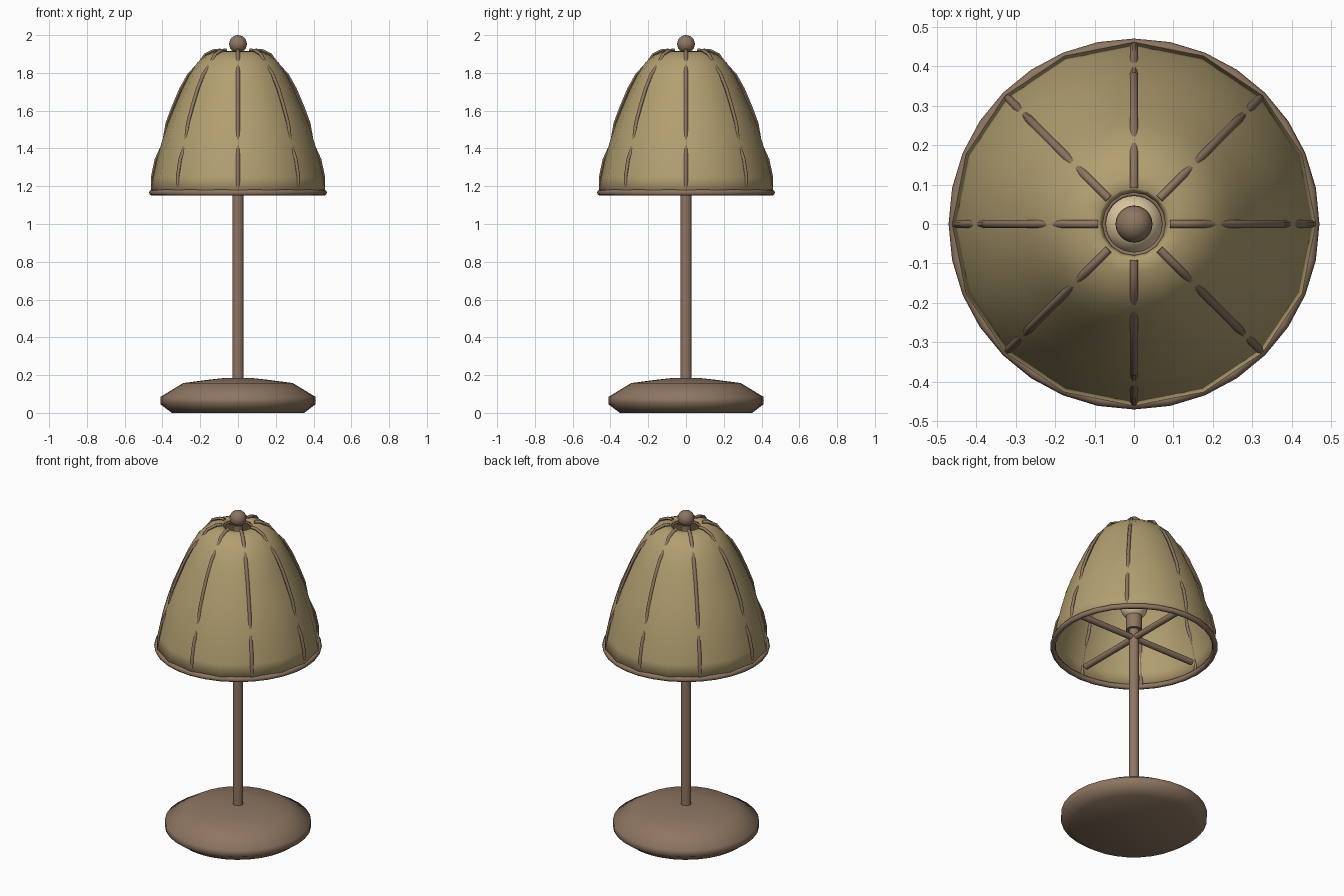
import bpy, bmesh, math
from mathutils import Vector

if "Cube" in bpy.data.objects:
    bpy.data.objects.remove(bpy.data.objects["Cube"])


def material(name, rgb):
    m = bpy.data.materials.new(name)
    m.diffuse_color = (*rgb, 1)
    m.use_nodes = True
    m.node_tree.nodes["Principled BSDF"].inputs["Base Color"].default_value = m.diffuse_color
    return m


BROWN = material("brown_metal", (0.27, 0.18, 0.12))
OLIVE = material("olive_fabric", (0.45, 0.35, 0.165))
PALE = material("pale_bulb", (0.72, 0.57, 0.34))


def lathe(name, profile, mat, sides, closed=False, angle=60):
    """Turn a list of (radius, height) points around the z axis."""
    bm = bmesh.new()
    rings = []
    for r, z in profile:
        if r < 1e-6:
            rings.append([bm.verts.new((0, 0, z))] * sides)
        else:
            rings.append([bm.verts.new((r * math.cos(2 * math.pi * i / sides),
                                        r * math.sin(2 * math.pi * i / sides), z))
                          for i in range(sides)])
    pairs = list(zip(rings, rings[1:]))
    if closed:
        pairs.append((rings[-1], rings[0]))
    for a, b in pairs:
        for i in range(sides):
            j = (i + 1) % sides
            quad = list(dict.fromkeys((a[i], a[j], b[j], b[i])))
            bm.faces.new(quad)
    if closed or profile[0][0] == 0:
        bmesh.ops.recalc_face_normals(bm, faces=bm.faces)
    mesh = bpy.data.meshes.new(name)
    bm.to_mesh(mesh)
    bm.free()
    obj = bpy.data.objects.new(name, mesh)
    bpy.context.collection.objects.link(obj)
    mesh.materials.append(mat)
    smooth(obj, angle)
    return obj


def smooth(obj, angle=60):
    bpy.ops.object.select_all(action='DESELECT')
    obj.select_set(True)
    bpy.context.view_layer.objects.active = obj
    bpy.ops.object.shade_smooth_by_angle(angle=math.radians(angle))


def ring(name, radius, z, tube, mat, sides=32, steps=8):
    pts = [(radius + tube * math.cos(2 * math.pi * k / steps),
            z + tube * math.sin(2 * math.pi * k / steps)) for k in range(steps)]
    return lathe(name, pts, mat, sides, closed=True)


def ball(name, radius, z, mat):
    pts = [(radius * math.sin(math.pi * k / 12) if 0 < k < 12 else 0,
            z - radius * math.cos(math.pi * k / 12)) for k in range(13)]
    return lathe(name, pts, mat, 24)


def rod(name, radius, z0, z1, mat):
    return lathe(name, [(0, z0), (radius, z0), (radius, z1), (0, z1)], mat, 16)


# Base, pole and socket
lathe("base", [(0, 0), (0.35, 0), (0.41, 0.045), (0.41, 0.085), (0.29, 0.158),
               (0.16, 0.175), (0.08, 0.184), (0, 0.186)], BROWN, 32)
rod("pole", 0.029, 0.15, 1.29, BROWN)
rod("socket", 0.045, 1.27, 1.36, BROWN)
ball("bulb", 0.077, 1.42, PALE)

# Shade shell with a small lip at the top opening
SHADE = [(0.464, 1.168), (0.449, 1.25), (0.430, 1.34), (0.405, 1.43),
         (0.373, 1.53), (0.335, 1.62), (0.297, 1.71), (0.257, 1.79),
         (0.215, 1.855), (0.170, 1.893), (0.125, 1.912), (0.092, 1.916),
         (0.080, 1.906)]
shade = lathe("shade", SHADE, OLIVE, 16)
mod = shade.modifiers.new("thickness", 'SOLIDIFY')
mod.thickness = 0.005
mod.offset = -1
ring("shade_rim", 0.455, 1.166, 0.016, BROWN)
ring("top_ring", 0.077, 1.898, 0.006, BROWN)

# Ribs: tubes that rise from the shade and dip back into it at the joints
LIFT = [-0.014, 0.003, 0.003, -0.012, 0.003, 0.007, 0.007, 0.003,
        -0.012, 0.004, 0.006, 0.004]
for n in range(8):
    a = n * math.pi / 4
    curve = bpy.data.curves.new("shade_rib", 'CURVE')
    curve.dimensions = '3D'
    curve.bevel_depth = 0.010
    curve.bevel_resolution = 1
    curve.use_fill_caps = True
    spline = curve.splines.new('POLY')
    spline.points.add(len(LIFT) - 1)
    for i, lift in enumerate(LIFT):
        p = Vector(SHADE[i])
        d = Vector(SHADE[i + 1]) - Vector(SHADE[max(i - 1, 0)])
        p += Vector((d.y, -d.x)).normalized() * lift
        spline.points[i].co = (p.x * math.cos(a), p.x * math.sin(a), p.y, 1)
    rib = bpy.data.objects.new("shade_rib", curve)
    bpy.context.collection.objects.link(rib)
    curve.materials.append(BROWN)
    bpy.ops.object.select_all(action='DESELECT')
    rib.select_set(True)
    bpy.context.view_layer.objects.active = rib
    bpy.ops.object.convert(target='MESH')
    smooth(bpy.context.object)

# Support spokes under the shade
for n in range(4):
    spoke = rod("support_spoke", 0.018, 0, 0.42, BROWN)
    spoke.rotation_euler = (0, math.pi / 2, n * math.pi / 2)
    spoke.location.z = 1.22

# Finial
rod("finial_stem", 0.028, 1.84, 1.94, BROWN)
ball("finial", 0.047, 1.953, BROWN)
